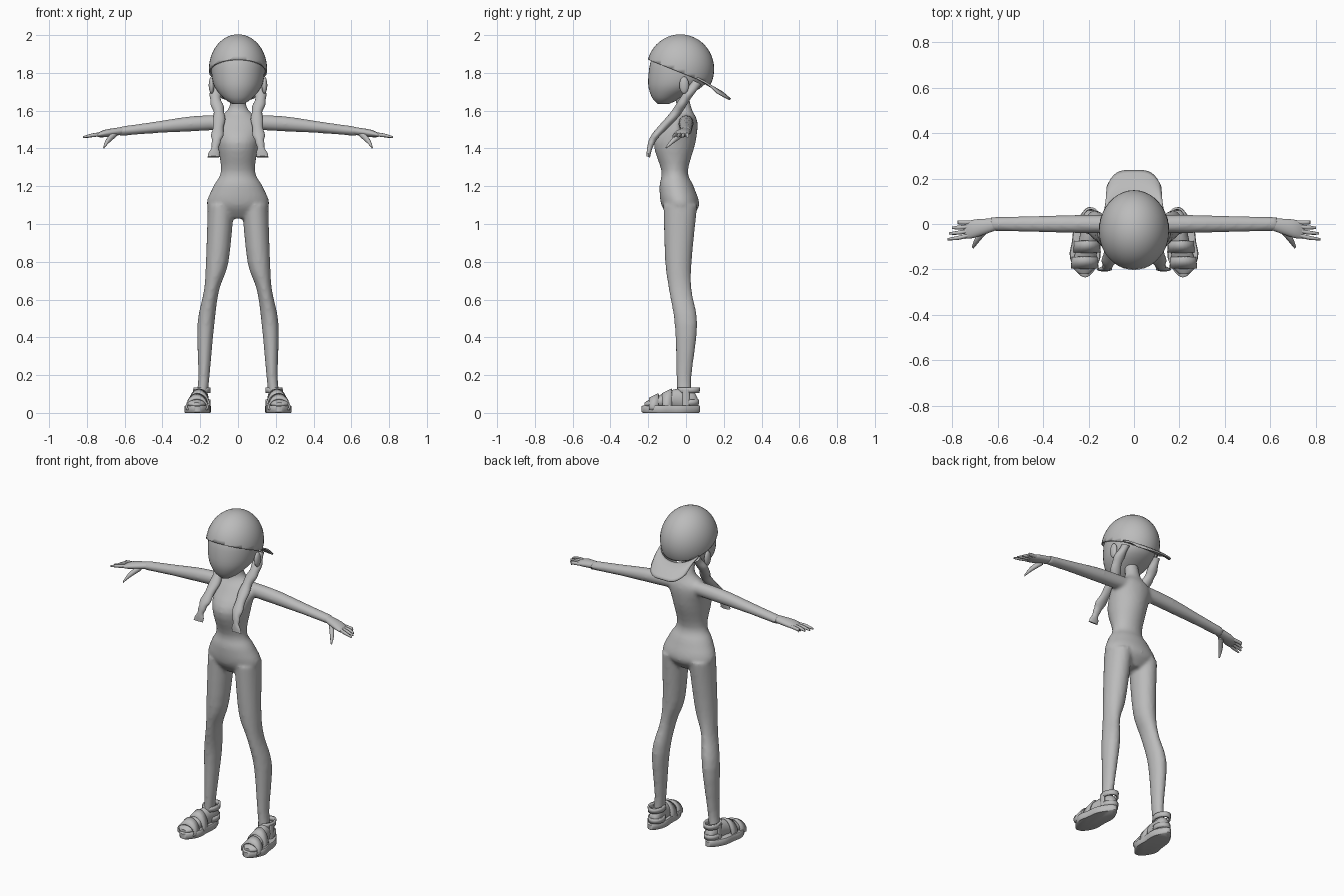
import bpy, bmesh
from math import sin, cos, pi, sqrt, radians
from mathutils import Vector, Matrix

default = bpy.data.objects.get("Cube")
if default:
    bpy.data.objects.remove(default)

X, Y, Z = Matrix.Identity(3)
SIDES = {"left": 1, "right": -1}

clay = bpy.data.materials.new("plain_grey")
clay.use_nodes = True
clay.diffuse_color = (.5, .5, .5, 1)
clay.node_tree.nodes["Principled BSDF"].inputs["Base Color"].default_value = clay.diffuse_color


def spline(rows, steps):
    """Catmull-Rom interpolation of section rows."""
    rows = [Vector(row) for row in rows]
    padded = [rows[0], *rows, rows[-1]]
    smooth = []
    for before, start, end, after in zip(padded, padded[1:], padded[2:], padded[3:]):
        leave, arrive = (end - before) / 2, (after - start) / 2
        for step in range(steps):
            t = step / steps
            ease = t * t * (3 - 2 * t)
            smooth.append(start.lerp(end, ease) + leave * t * (1 - t) ** 2 - arrive * t * t * (1 - t))
    return smooth + [rows[-1]]


def loft(bm, rows, across, deep, side=1, sides=24, steps=4, caps=True):
    """Skin elliptical sections given as x, y, z, radius across, radius deep."""
    rings = []
    for x, y, z, wide, thick in spline(rows, steps):
        ring = []
        for k in range(sides):
            angle = 2 * pi * k / sides
            point = Vector((x, y, z)) + across * wide * cos(angle) + deep * thick * sin(angle)
            ring.append(bm.verts.new((point.x * side, point.y, point.z)))
        rings.append(ring)
    for lower, upper in zip(rings, rings[1:]):
        for k in range(sides):
            bm.faces.new((lower[k - 1], lower[k], upper[k], upper[k - 1]))
    if caps:
        bm.faces.new(rings[0])
        bm.faces.new(rings[-1])


def ellipsoid(bm, centre, radii):
    shape = Matrix.LocRotScale(Vector(centre), None, Vector(radii))
    bmesh.ops.create_uvsphere(bm, u_segments=40, v_segments=24, radius=1, matrix=shape)


def finish(name, bm, thickness=None):
    """Turn the mesh into a smooth-shaded object, optionally a shell."""
    bmesh.ops.recalc_face_normals(bm, faces=bm.faces)
    mesh = bpy.data.meshes.new(name)
    bm.to_mesh(mesh)
    bm.free()
    mesh.materials.append(clay)
    mesh.shade_smooth()
    mesh.set_sharp_from_angle(angle=radians(50))
    ob = bpy.data.objects.new(name, mesh)
    bpy.context.collection.objects.link(ob)
    if thickness:
        shell = ob.modifiers.new("thickness", "SOLIDIFY")
        shell.thickness, shell.offset = thickness, 0
    return ob


# Body: torso, legs and arms fused into one skin
torso = [(0, -.03, 1.03, .09, .05), (0, -.03, 1.1, .165, .1), (0, -.05, 1.2, .13, .09),
         (0, -.06, 1.28, .09, .07), (0, -.06, 1.43, .11, .11), (0, -.02, 1.54, .12, .08),
         (0, -.01, 1.61, .05, .04), (0, -.03, 1.7, .04, .04)]
leg = [(.09, -.03, 1.1, .07, .09), (.11, -.04, .8, .06, .07), (.14, -.03, .65, .04, .06),
       (.17, 0, .47, .045, .06), (.18, -.01, .2, .03, .04), (.19, -.01, .1, .03, .04)]
arm = [(.05, 0, 1.54, .04, .04), (.25, 0, 1.53, .04, .04),
       (.45, 0, 1.51, .035, .03), (.63, 0, 1.49, .03, .025)]
bm = bmesh.new()
loft(bm, torso, X, Y, sides=40)
for side in SIDES.values():
    loft(bm, leg, X, Y, side)
    loft(bm, arm, Y, Z, side)
body = finish("body", bm)
fuse = body.modifiers.new("fuse", "REMESH")
fuse.mode, fuse.voxel_size, fuse.use_smooth_shade = "VOXEL", .01, True
relax = body.modifiers.new("relax", "SMOOTH")
relax.iterations = 5

# Head with a pointed chin, under a cap crown trimmed by a sloping plane
bm = bmesh.new()
loft(bm, [(0, -.12, 1.635, .03, .03), (0, -.1, 1.67, .08, .08), (0, -.05, 1.74, .13, .15),
          (0, -.03, 1.85, .14, .16), (0, -.03, 1.91, .11, .13)], X, Y, sides=40)
finish("head", bm)
bm = bmesh.new()
ellipsoid(bm, (0, -.03, 1.82), (.15, .175, .18))
bmesh.ops.bisect_plane(bm, geom=bm.verts[:] + bm.edges[:] + bm.faces[:], clear_inner=True,
                       plane_co=(0, -.2, 1.87), plane_no=(0, .4, 1))
finish("cap_crown", bm, thickness=.008)

# Cap brim: a rounded plate sloping down behind the head
bm = bmesh.new()
columns, depth_rows = 16, 8
grid = []
for i in range(depth_rows + 1):
    out = i / depth_rows
    row = []
    for j in range(columns + 1):
        across = 2 * j / columns - 1
        inner = .13 * sqrt(1 - .8 * across ** 2)
        outer = .235 - .07 * across ** 4
        y = inner + (outer - inner) * out
        drop = .64 * y + .01 * out * across ** 2 - .01 * sin(pi * out)
        row.append(bm.verts.new((.13 * across * (1 - .1 * out), y, 1.81 - drop)))
    grid.append(row)
for near, far in zip(grid, grid[1:]):
    for j in range(columns):
        bm.faces.new((near[j], near[j + 1], far[j + 1], far[j]))
finish("cap_brim", bm, thickness=.009)

braid = [(.11, .06, 1.75, .02, .025), (.12, 0, 1.67, .03, .025), (.1, -.06, 1.58, .03, .025),
         (.11, -.16, 1.47, .03, .02), (.12, -.19, 1.41, .02, .015), (.13, -.2, 1.355, .035, .01)]
foot = [(.19, .06, .06, .02, .02), (.19, .03, .07, .035, .05), (.2, -.06, .07, .04, .055),
        (.22, -.18, .05, .05, .025), (.22, -.22, .045, .02, .01)]

for label, side in SIDES.items():
    bm = bmesh.new()
    ellipsoid(bm, (.14 * side, -.01, 1.735), (.015, .025, .045))
    finish(label + "_ear", bm)

    # Hand: palm, four evenly fanned fingers and a thumb
    bm = bmesh.new()
    loft(bm, [(.6, 0, 1.495, .025, .02), (.7, -.02, 1.48, .04, .02), (.745, -.03, 1.47, .035, .01)],
         Y, Z, side)
    for i in range(4):
        reach = .82 - .005 * i * i
        spread = .025 * i - .067
        loft(bm, [(.72, .7 * spread, 1.475, .009, .01), (.77, .9 * spread, 1.47, .009, .01),
                  (reach, spread, 1.46, .005, .005)], Y, Z, side, sides=12)
    loft(bm, [(.65, -.02, 1.48, .015, .02), (.69, -.07, 1.44, .012, .015),
              (.71, -.105, 1.405, .005, .005)], Vector((.8, .6, 0)), Z, side, sides=12)
    finish(label + "_hand", bm)

    # Braid: a lumpy tail over the chest, ending in a flat brush
    bm = bmesh.new()
    strands = spline(braid, 8)
    for k, section in enumerate(strands):
        section[3] *= 1 + .1 * cos(pi * k / 3)
    loft(bm, strands, X, Vector((0, .9, -.4)), side, sides=16, steps=1)
    finish(label + "_braid", bm)

    bm = bmesh.new()
    loft(bm, foot, X, Z, side)
    finish(label + "_foot", bm)

    # Sandal sole: an oval slab narrowing to the heel, with a rounded rim
    bm = bmesh.new()
    loft(bm, [(0, -.08, z, .065 * scale, .155 * scale) for z, scale in
              ((0, .95), (.005, 1), (.035, 1), (.04, .95))], X, Y, sides=40, steps=1)
    for vert in bm.verts:
        heel = max(0, vert.co.y + .12)
        fullness = 1 + .15 * sin(2 * pi * abs(vert.co.y + .08) / .3) ** 2
        vert.co.x = side * (.215 - .1 * heel) + vert.co.x * fullness * (1 - heel)
    finish(label + "_sole", bm)

    # Sandal straps over the toes and instep, and around heel and ankle
    bm = bmesh.new()
    for y, x, height in ((-.17, .217, .055), (-.1, .207, .08)):
        loft(bm, [(x, y - .025, .03, .056, height - .01), (x, y + .025, .03, .052, height + .015)],
             X, Z, side, steps=1, caps=False)
    for vert in bm.verts:
        vert.co.z = max(vert.co.z, .02)
    for z, back in ((.04, .05), (.105, .055)):
        loft(bm, [(.19, .012, z, .04, back), (.19, .014, z + .03, .04, back)],
             X, Y, side, steps=1, caps=False)
    loft(bm, [(.23, 0, .03, .005, .015), (.23, 0, .12, .005, .015)], X, Y, side, steps=1)
    finish(label + "_straps", bm, thickness=.01)
